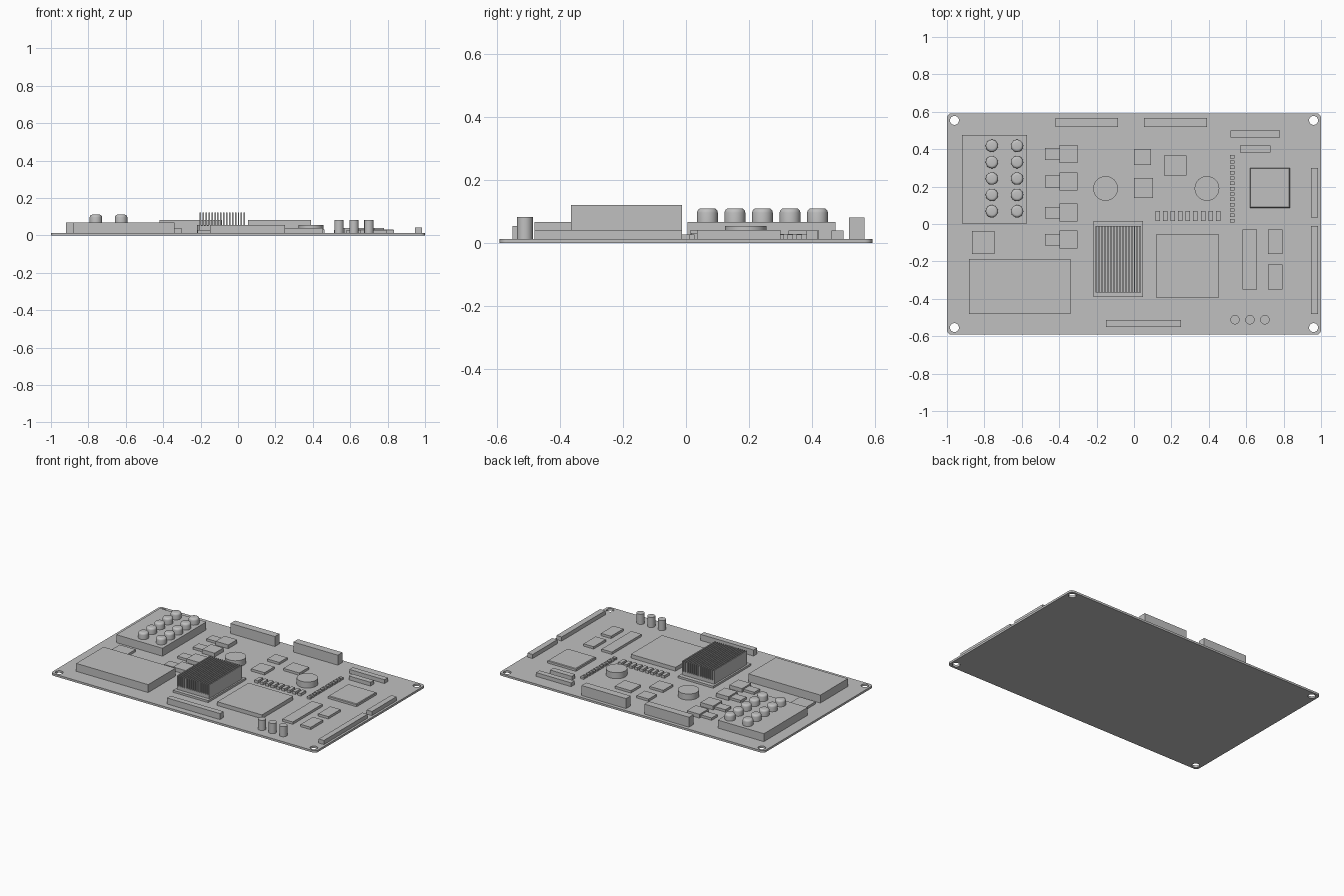
import bpy, bmesh, math

if "Cube" in bpy.data.objects:
    bpy.data.objects.remove(bpy.data.objects["Cube"])

grey = bpy.data.materials.new("board grey")
grey.diffuse_color = (0.53, 0.53, 0.53, 1)
grey.use_nodes = True
grey.node_tree.nodes["Principled BSDF"].inputs["Base Color"].default_value = grey.diffuse_color
TOP = 0.014  # top surface of the board


def finish(bm, name, smooth=False):
    me = bpy.data.meshes.new(name)
    bmesh.ops.recalc_face_normals(bm, faces=bm.faces)
    bm.to_mesh(me)
    bm.free()
    ob = bpy.data.objects.new(name, me)
    bpy.context.collection.objects.link(ob)
    me.materials.append(grey)
    if smooth:
        bpy.ops.object.select_all(action='DESELECT')
        bpy.context.view_layer.objects.active = ob
        ob.select_set(True)
        bpy.ops.object.shade_smooth_by_angle(angle=math.radians(35))
    return ob


def box(name, x0, x1, y0, y1, z1, z0=TOP, bevel=0):
    bm = bmesh.new()
    bmesh.ops.create_cube(bm, size=1)
    for v in bm.verts:
        v.co = (x1 if v.co.x > 0 else x0, y1 if v.co.y > 0 else y0, z1 if v.co.z > 0 else z0)
    if bevel:
        edges = [e for e in bm.edges if all(v.co.z == max(w.co.z for w in bm.verts) for v in e.verts)]
        bmesh.ops.bevel(bm, geom=edges, offset=bevel, segments=1, affect='EDGES')
    return finish(bm, name)


def can(name, x, y, r, z0, z1, bevel=0, sides=32):
    bm = bmesh.new()
    bmesh.ops.create_cone(bm, cap_ends=True, segments=sides, radius1=r, radius2=r, depth=z1 - z0)
    if bevel:
        rim = [e for e in bm.edges if all(v.co.z > 0 for v in e.verts)]
        bmesh.ops.bevel(bm, geom=rim, offset=bevel, segments=4, profile=0.5, affect='EDGES')
    bmesh.ops.translate(bm, verts=bm.verts, vec=(x, y, (z0 + z1) / 2))
    return finish(bm, name, True)


# circuit board: rounded outline with four through holes
HX, HY, R = 1.0, 0.592, 0.025
outline = []
for i, (sx, sy) in enumerate([(1, 1), (-1, 1), (-1, -1), (1, -1)]):
    for k in range(7):
        a = math.pi / 2 * (i + k / 6)
        outline.append((sx * (HX - R) + R * math.cos(a), sy * (HY - R) + R * math.sin(a)))
loops = [outline]
for sx in (-1, 1):
    for sy in (-1, 1):
        loops.append([(sx * 0.96 + 0.024 * math.cos(a * math.pi / 12),
                       sy * 0.554 + 0.024 * math.sin(a * math.pi / 12)) for a in range(24)])
cu = bpy.data.curves.new("circuit_board", 'CURVE')
cu.dimensions = '2D'
cu.fill_mode = 'BOTH'
cu.extrude = TOP / 2
for pts in loops:
    sp = cu.splines.new('POLY')
    sp.points.add(len(pts) - 1)
    for p, (x, y) in zip(sp.points, pts):
        p.co = (x, y, 0, 1)
    sp.use_cyclic_u = True
board = bpy.data.objects.new("circuit_board", cu)
bpy.context.collection.objects.link(board)
board.location.z = TOP / 2
bpy.context.view_layer.objects.active = board
board.select_set(True)
bpy.ops.object.convert(target='MESH')
board = bpy.context.view_layer.objects.active
board.data.materials.clear()
board.data.materials.append(grey)

# power section with ten capacitors
box("power_base", -0.92, -0.572, 0.004, 0.475, 0.068)
for x in (-0.76, -0.625):
    for k in range(5):
        can("capacitor", x, 0.068 + 0.0875 * k, 0.033, 0.066, 0.111, 0.014)
box("battery_block", -0.882, -0.34, -0.482, -0.187, 0.068)
box("small_regulator", -0.865, -0.746, -0.16, -0.037, 0.03)

# transistor pairs
for y in (0.374, 0.227, 0.061, -0.084):
    box("transistor_body", -0.397, -0.302, y - 0.048, y + 0.048, 0.04)
    box("transistor_tab", -0.477, -0.397, y - 0.031, y + 0.031, 0.03)

# round inductors
for x in (-0.152, 0.39):
    can("inductor", x, 0.19, 0.066, TOP, 0.055)

# processor with finned heat sink
box("processor_base", -0.217, 0.048, -0.39, 0.016, 0.028)
box("heat_sink_plate", -0.205, 0.038, -0.365, -0.012, 0.052, 0.028)
FINS, FX0, FX1, FW = 16, -0.205, 0.038, 0.008
for i in range(FINS):
    x = FX0 + (FX1 - FX0 - FW) * i / (FINS - 1)
    box("heat_sink_fin", x, x + FW, -0.365, -0.012, 0.122, 0.05)

# large chip and main controller
box("large_chip", 0.118, 0.455, -0.392, -0.055, 0.04)
box("controller_chip", 0.62, 0.834, 0.086, 0.3, 0.032, bevel=0.004)

# small chips
for x0, x1, y0, y1 in [(0.0, 0.09, 0.315, 0.402), (0.0, 0.102, 0.14, 0.246),
                       (0.16, 0.28, 0.26, 0.365), (0.58, 0.658, -0.35, -0.03),
                       (0.717, 0.793, -0.16, -0.03), (0.717, 0.793, -0.35, -0.217)]:
    box("small_chip", x0, x1, y0, y1, 0.03)

# edge connectors
box("rear_connector_left", -0.42, -0.085, 0.518, 0.568, 0.082)
box("rear_connector_right", 0.054, 0.39, 0.518, 0.568, 0.082)
box("front_connector", -0.15, 0.25, -0.551, -0.513, 0.055)
box("side_connector_front", 0.946, 0.985, -0.482, -0.012, 0.042)
box("side_connector_rear", 0.946, 0.985, 0.035, 0.3, 0.042)
box("pin_header_long", 0.516, 0.78, 0.463, 0.5, 0.04)
box("pin_header_short", 0.567, 0.73, 0.383, 0.42, 0.04)

# upright terminals
for x in (0.54, 0.62, 0.70):
    can("terminal_post", x, -0.512, 0.025, TOP, 0.083)

# rows of tiny parts
for i in range(9):
    x = 0.126 + 0.0405 * i
    box("chip_capacitor", x - 0.012, x + 0.012, 0.016, 0.07, 0.032)
for i in range(13):
    y = 0.018 + 0.0285 * i
    box("resistor", 0.512, 0.537, y - 0.009, y + 0.009, 0.028)
